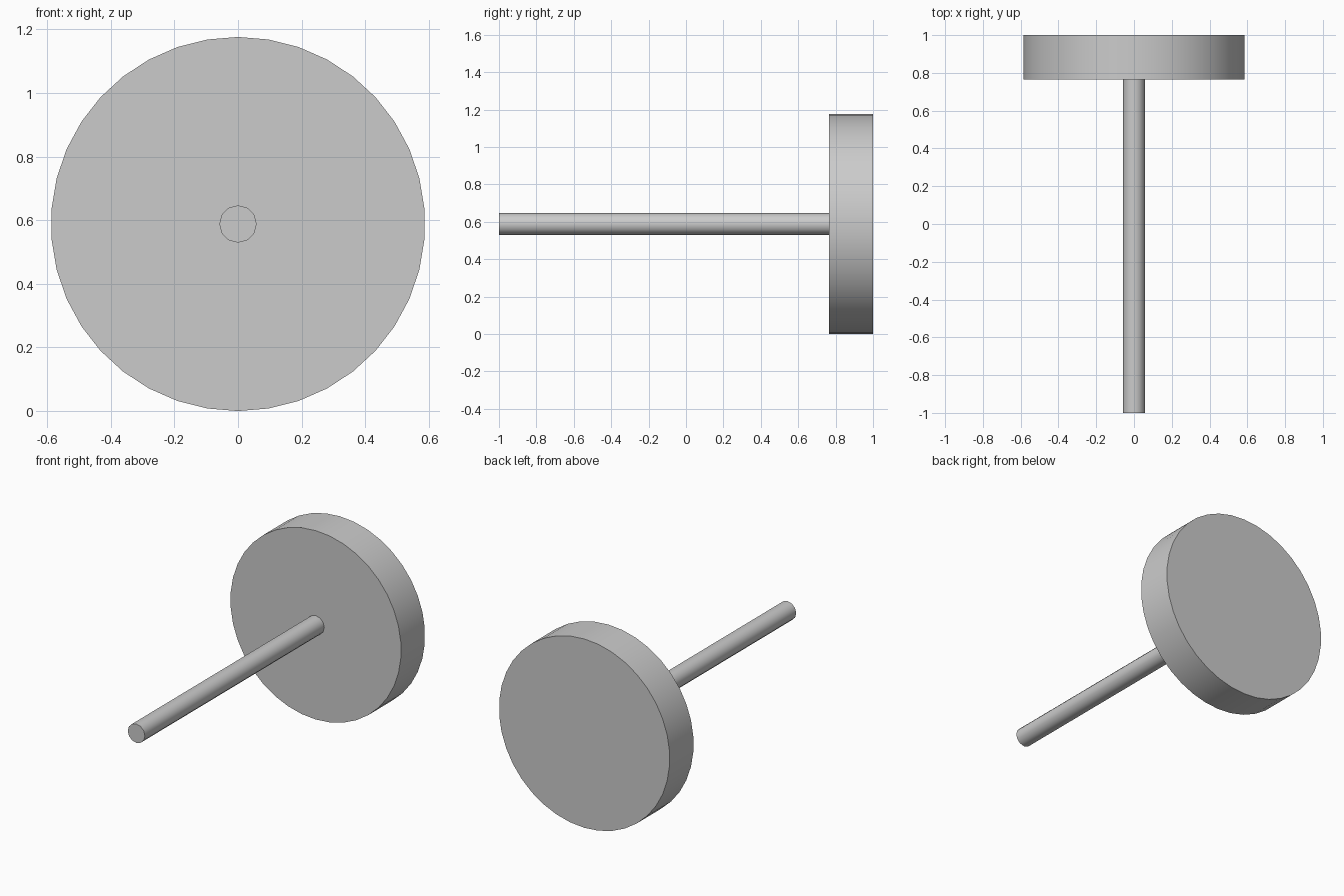
import bpy
import math

cube = bpy.data.objects.get("Cube")
if cube:
    bpy.data.objects.remove(cube, do_unlink=True)

RADIUS = 0.588

# Plain grey for every part
grey = bpy.data.materials.new("plain_grey")
grey.use_nodes = True
colour = (0.6, 0.6, 0.6, 1)
grey.diffuse_color = colour
grey.node_tree.nodes["Principled BSDF"].inputs["Base Color"].default_value = colour


def cylinder(name, radius, y_front, y_back, sides):
    """Smooth-sided cylinder lying along y, centred on the axle height."""
    bpy.ops.mesh.primitive_cylinder_add(
        vertices=sides, radius=radius, depth=y_back - y_front,
        location=(0, (y_front + y_back) / 2, RADIUS),
        rotation=(math.pi / 2, 0, 0))
    obj = bpy.context.object
    obj.name = name
    obj.data.materials.append(grey)
    bpy.ops.object.transform_apply(location=False, rotation=True, scale=False)
    bpy.ops.object.shade_smooth_by_angle(angle=math.radians(40))
    return obj


# Thick round disc at the back
cylinder("disc", RADIUS, 0.765, 1.0, 38)

# Slim rod reaching forward from the disc
cylinder("rod", 0.0588, -1.0, 0.77, 12)
